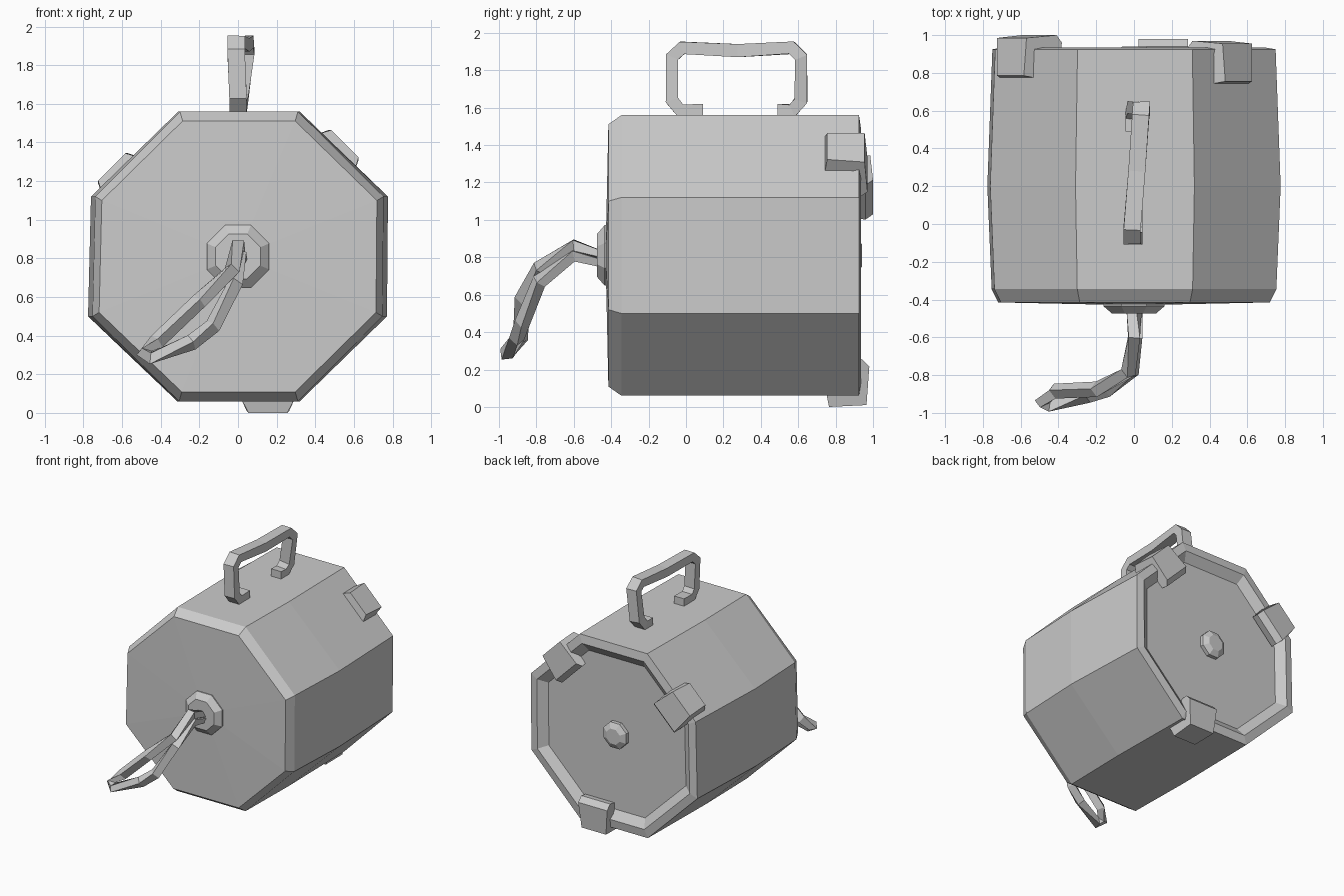
import bpy, bmesh, math
from mathutils import Vector, Matrix

if "Cube" in bpy.data.objects:
    bpy.data.objects.remove(bpy.data.objects["Cube"])

CZ = 0.81  # height of the drum axis


def finish(name, bm):
    bmesh.ops.remove_doubles(bm, verts=bm.verts, dist=1e-5)
    bmesh.ops.recalc_face_normals(bm, faces=bm.faces)
    me = bpy.data.meshes.new(name)
    bm.to_mesh(me)
    bm.free()
    ob = bpy.data.objects.new(name, me)
    bpy.context.collection.objects.link(ob)
    return ob


def skin(bm, rings, closed=False):
    """Bridge successive vertex rings with quads; cap the ends if open."""
    n = len(rings[0])
    pairs = list(zip(rings, rings[1:]))
    if closed:
        pairs.append((rings[-1], rings[0]))
    for a, b in pairs:
        for i in range(n):
            j = (i + 1) % n
            bm.faces.new((a[i], a[j], b[j], b[i]))
    if not closed:
        bm.faces.new(rings[0])
        bm.faces.new(rings[-1])


def lathe8(name, corners, stations):
    """Loft an eight-sided outline along y. Station = (y, x scale, z scale)."""
    bm = bmesh.new()
    rings = [[bm.verts.new((x * sx, y, CZ + z * sz)) for x, z in corners]
             for y, sx, sz in stations]
    skin(bm, rings)
    return finish(name, bm)


def sweep(name, path, side, w, h, closed=False):
    """Sweep a rectangular section along a path."""
    pts = [Vector(p) for p in path]
    n = len(pts)
    bm = bmesh.new()
    rings = []
    for i, p in enumerate(pts):
        prev = pts[i - 1] if (closed or i) else p
        nxt = pts[(i + 1) % n] if (closed or i < n - 1) else p
        d1, d2 = (p - prev).normalized(), (nxt - p).normalized()
        t = (d1 + d2).normalized()
        s = Vector(side)
        s = (s - t * s.dot(t)).normalized()
        u = t.cross(s)
        rings.append([bm.verts.new(p + s * a * w / 2 + u * b * h / 2)
                      for a, b in ((-1, -1), (1, -1), (1, 1), (-1, 1))])
    skin(bm, rings, closed)
    return finish(name, bm)


# Drum with bevelled front, slightly swollen middle and shallow dished back
body = [(-0.305, 0.75), (0.315, 0.75), (0.765, 0.31), (0.76, -0.31),
        (0.315, -0.75), (-0.31, -0.75), (-0.765, -0.31), (-0.75, 0.31)]
lathe8("drum_body", body, [
    (-0.43, 0.02, 0.02), (-0.415, 0.94, 0.935), (-0.345, 0.985, 1.0),
    (0.2, 1.015, 1.0), (0.925, 0.98, 1.0), (0.935, 0.90, 0.91),
    (0.885, 0.81, 0.82)])

# Round bosses at the centre of the front and back
octa = [(math.cos(math.pi / 8 + i * math.pi / 4),
         math.sin(math.pi / 8 + i * math.pi / 4)) for i in range(8)]
lathe8("front_boss", octa, [(-0.40, 0.175, 0.175), (-0.435, 0.175, 0.175),
                            (-0.475, 0.125, 0.125)])
lathe8("back_boss", octa, [(0.875, 0.11, 0.11), (0.915, 0.11, 0.11),
                           (0.94, 0.065, 0.065)])

# Carrying handle on top
sweep("carry_handle", [
    (0.0, 0.09, 1.585), (0.0, -0.03, 1.585), (0.0, -0.075, 1.64),
    (-0.01, -0.075, 1.87), (-0.01, -0.02, 1.92), (0.015, 0.28, 1.905),
    (0.035, 0.565, 1.92), (0.04, 0.615, 1.87), (0.01, 0.615, 1.64),
    (0.0, 0.57, 1.585), (0.0, 0.49, 1.585)], (1, 0, 0), 0.09, 0.07)

# Drooping pull loop on the front
sweep("pull_loop", [
    (0.0, -0.455, 0.80), (0.0, -0.60, 0.865), (-0.03, -0.785, 0.74),
    (-0.20, -0.875, 0.58), (-0.42, -0.885, 0.37), (-0.485, -0.94, 0.31),
    (-0.45, -0.96, 0.285), (-0.24, -0.905, 0.365), (-0.13, -0.875, 0.45),
    (-0.015, -0.785, 0.67), (0.01, -0.60, 0.81), (0.01, -0.455, 0.77)],
    (0.8, 0.6, 0), 0.06, 0.058, closed=True)

# Clips hooked over the back rim: profile is (height, y, half width)
clip = [(-0.02, 0.75, 0.14), (0.055, 0.765, 0.1), (0.045, 0.965, 0.11),
        (-0.16, 0.98, 0.13), (-0.20, 0.94, 0.13), (-0.19, 0.88, 0.13),
        (-0.02, 0.88, 0.14)]
for name, x, z, ang, dy in (("right_clip", 0.515, 1.355, 45, -0.01),
                            ("left_clip", -0.615, 1.235, -45, 0.02),
                            ("bottom_clip", 0.155, 0.055, 180, 0.0)):
    bm = bmesh.new()
    skin(bm, [[bm.verts.new((s * w, y + dy, h)) for h, y, w in clip]
              for s in (-1, 1)])
    bm.transform(Matrix.Translation((x, 0, z))
                 @ Matrix.Rotation(math.radians(ang), 4, 'Y'))
    finish(name, bm)
